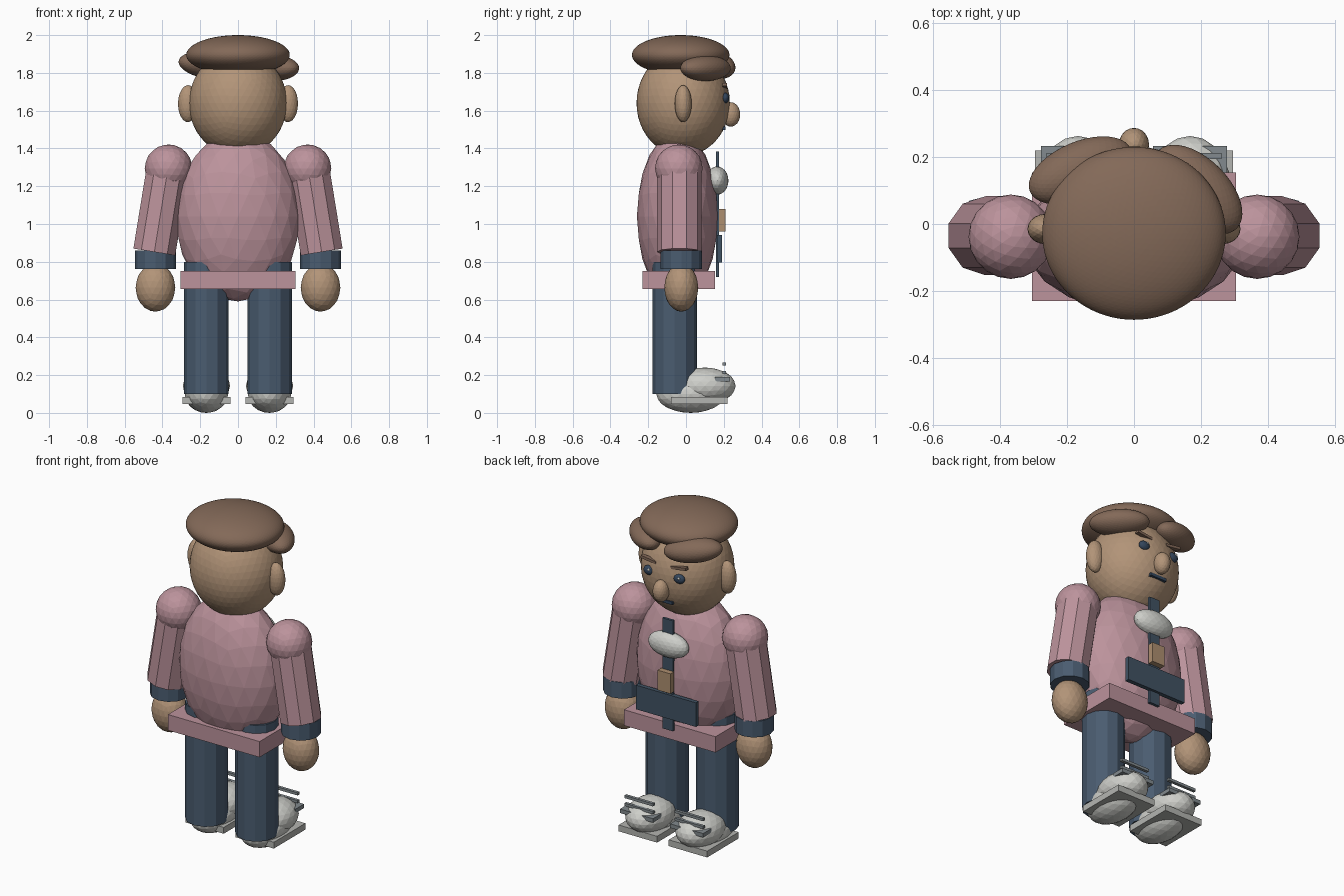
import bpy
from math import radians, atan2
from mathutils import Vector

old = bpy.data.objects.get("Cube")
if old:
    bpy.data.objects.remove(old, do_unlink=True)


def material(name, r, g, b):
    """Flat colour given as 0-255 display values, stored linear."""
    col = [((c / 255 + 0.055) / 1.055) ** 2.4 for c in (r, g, b)] + [1]
    m = bpy.data.materials.new(name)
    m.use_nodes = True
    m.diffuse_color = col
    m.node_tree.nodes["Principled BSDF"].inputs["Base Color"].default_value = col
    return m


PINK = material("dusty_pink", 188, 147, 156)
SKIN = material("tan_skin", 178, 148, 120)
HAIR = material("brown_hair", 131, 105, 88)
DENIM = material("denim_blue", 74, 92, 112)
STRAP = material("dark_slate", 64, 82, 99)
WHITE = material("off_white", 206, 207, 202)
SOLE = material("sole_grey", 180, 181, 177)
LACE = material("lace_grey", 130, 138, 142)
DARK = material("deep_blue", 52, 70, 92)
LEATHER = material("tan_leather", 174, 143, 112)


def finish(name, mat, rot=(0, 0, 0)):
    ob = bpy.context.object
    ob.name = name
    ob.rotation_euler = [radians(a) for a in rot]
    ob.data.materials.append(mat)
    return ob


def ball(name, mat, loc, radii, sub=3, rot=(0, 0, 0)):
    bpy.ops.mesh.primitive_ico_sphere_add(subdivisions=sub, radius=1, location=loc)
    ob = finish(name, mat, rot)
    ob.scale = radii
    return ob


def box(name, mat, loc, size, rot=(0, 0, 0)):
    bpy.ops.mesh.primitive_cube_add(size=1, location=loc)
    ob = finish(name, mat, rot)
    ob.scale = size
    return ob


def tube(name, mat, top, bottom, radius, sides=12):
    a, b = Vector(top), Vector(bottom)
    d = a - b
    bpy.ops.mesh.primitive_cylinder_add(vertices=sides, radius=radius,
                                        depth=d.length, location=(a + b) / 2)
    ob = finish(name, mat)
    ob.rotation_euler.y = atan2(d.x, d.z)
    return ob


# Torso and jacket hem
ball("torso", PINK, (0, -0.045, 1.04), (0.33, 0.215, 0.45))
box("jacket_hem", PINK, (0, -0.038, 0.703), (0.61, 0.385, 0.095))

# Head, nose, mouth and hair
ball("head", SKIN, (0, -0.015, 1.64), (0.26, 0.247, 0.28), 4)
ball("nose", SKIN, (0, 0.237, 1.58), (0.045, 0.05, 0.065))
box("mouth", DARK, (0, 0.2, 1.507), (0.11, 0.02, 0.018))
ball("hair_cap", HAIR, (0, -0.028, 1.895), (0.274, 0.258, 0.105), 5)
ball("hair_sweep_right", HAIR, (-0.16, 0.16, 1.84), (0.165, 0.086, 0.07), 4, (0, 8, 23))
ball("hair_sweep_left", HAIR, (0.19, 0.103, 1.825), (0.165, 0.092, 0.068), 4, (0, 0, -45))

# Chest strap with badge, clasp and pouch
box("chest_strap", STRAP, (0, 0.168, 1.052), (0.07, 0.016, 0.665))
ball("chest_badge", WHITE, (0, 0.165, 1.23), (0.13, 0.06, 0.075))
box("strap_clasp", LEATHER, (0, 0.192, 1.02), (0.085, 0.035, 0.12))
box("belt_pouch", STRAP, (0, 0.178, 0.868), (0.4, 0.026, 0.145))

for side, s in (("left", 1), ("right", -1)):
    # Face details
    ball("ear_" + side, SKIN, (s * 0.265, -0.015, 1.637), (0.053, 0.045, 0.098))
    ball("eye_" + side, DARK, (s * 0.1, 0.207, 1.667), (0.035, 0.022, 0.028))
    ball("eye_glint_" + side, WHITE, (s * 0.1 - 0.01, 0.226, 1.678), (0.008, 0.006, 0.008), 2)
    box("brow_" + side, HAIR, (s * 0.1, 0.205, 1.732), (0.1, 0.025, 0.016), (0, -s * 8, 0))

    # Arm
    ball("shoulder_" + side, PINK, (s * 0.368, -0.038, 1.295), (0.126, 0.126, 0.126))
    tube("sleeve_" + side, PINK, (s * 0.37, -0.035, 1.3), (s * 0.443, -0.035, 0.852), 0.118, 10)
    tube("cuff_" + side, DENIM, (s * 0.437, -0.025, 0.86), (s * 0.437, -0.025, 0.763), 0.109)
    ball("hand_" + side, SKIN, (s * 0.437, -0.025, 0.663), (0.105, 0.09, 0.127))

    # Leg and shoe
    x = s * 0.167
    tube("leg_" + side, DENIM, (x, -0.06, 0.8), (x, -0.06, 0.1), 0.118)
    ball("shoe_lower_" + side, WHITE, (x, 0.025, 0.1), (0.115, 0.182, 0.1))
    ball("shoe_upper_" + side, WHITE, (x, 0.1, 0.143), (0.125, 0.163, 0.097))
    box("sole_" + side, SOLE, (x, 0.07, 0.065), (0.256, 0.3, 0.038))
    box("shoe_strap_" + side, LACE, (x, 0.193, 0.178), (0.22, 0.08, 0.024))
    for z in (0.213, 0.26):
        box("lace_" + side, LACE, (x, 0.203, z), (0.19, 0.018, 0.016))
